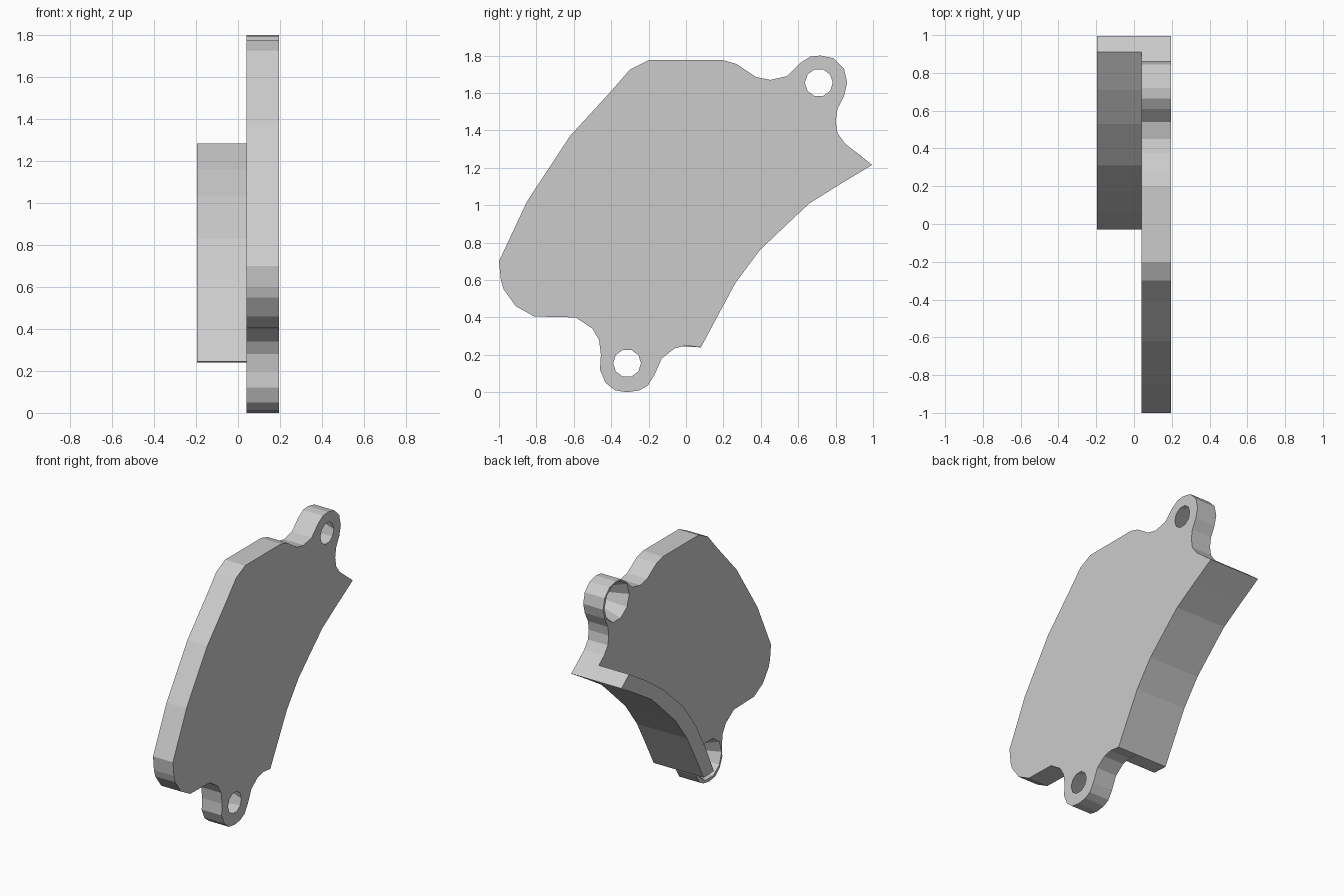
import bpy, bmesh
from mathutils import Matrix, Vector

if "Cube" in bpy.data.objects:
    bpy.data.objects.remove(bpy.data.objects["Cube"])


def prism(name, outline, x0, x1):
    """Extrude a closed (y, z) outline along x."""
    bm = bmesh.new()
    face = bm.faces.new([bm.verts.new((x0, y, z)) for y, z in outline])
    ext = bmesh.ops.extrude_face_region(bm, geom=[face])
    moved = [v for v in ext["geom"] if isinstance(v, bmesh.types.BMVert)]
    bmesh.ops.translate(bm, verts=moved, vec=(x1 - x0, 0, 0))
    bmesh.ops.recalc_face_normals(bm, faces=bm.faces)
    mesh = bpy.data.meshes.new(name)
    bm.to_mesh(mesh)
    bm.free()
    obj = bpy.data.objects.new(name, mesh)
    bpy.context.collection.objects.link(obj)
    return obj


X_OUT, X_IN, X_FLANGE = 0.195, 0.04, -0.195

# Concave lower edge, shared by plate and flange
arc = [(0.995, 1.215), (0.82, 1.11), (0.66, 1.01), (0.59, 0.945), (0.395, 0.76),
       (0.265, 0.585), (0.165, 0.40), (0.08, 0.24)]
top_edge = [(-0.2, 1.775), (0.2, 1.775), (0.27, 1.755), (0.375, 1.685), (0.45, 1.67),
            (0.54, 1.69), (0.61, 1.76), (0.665, 1.795), (0.72, 1.80), (0.79, 1.785),
            (0.845, 1.73), (0.862, 1.655), (0.845, 1.585), (0.81, 1.515),
            (0.80, 1.45), (0.81, 1.385), (0.85, 1.33)]
lower_edge = [(0.0, 0.25), (-0.06, 0.235), (-0.13, 0.18), (-0.17, 0.09),
              (-0.205, 0.035), (-0.25, 0.01), (-0.315, 0.0), (-0.38, 0.01),
              (-0.43, 0.05), (-0.46, 0.12), (-0.455, 0.2), (-0.465, 0.28),
              (-0.5, 0.34), (-0.59, 0.4), (-0.81, 0.405), (-0.91, 0.46),
              (-0.975, 0.55), (-0.99, 0.6), (-1.0, 0.7)]
back_edge = [(-0.85, 1.02), (-0.62, 1.37), (-0.4, 1.61), (-0.3, 1.725)]

# Main plate with two mounting ears
plate = prism("plate", top_edge + arc + lower_edge + back_edge, X_IN, X_OUT)

# Curved flange along the concave edge
inner = [(-0.03, 0.245), (0.06, 0.44), (0.17, 0.64), (0.31, 0.83), (0.53, 1.03),
         (0.71, 1.16), (0.91, 1.283)]
prism("flange", arc + inner, X_FLANGE, X_IN)

# Tapered mounting holes, wide on the flange side
for y, z in [(0.71, 1.655), (-0.315, 0.155)]:
    bm = bmesh.new()
    place = Matrix.Translation(Vector(((X_IN + X_OUT) / 2, y, z))) @ Matrix.Rotation(1.5707963, 4, 'Y')
    bmesh.ops.create_cone(bm, cap_ends=True, segments=10, radius1=0.159, radius2=0.054,
                          depth=X_OUT - X_IN + 0.1, matrix=place)
    mesh = bpy.data.meshes.new("hole_cutter")
    bm.to_mesh(mesh)
    bm.free()
    cutter = bpy.data.objects.new("hole_cutter", mesh)
    bpy.context.collection.objects.link(cutter)
    cutter.hide_render = True
    mod = plate.modifiers.new("hole", 'BOOLEAN')
    mod.operation = 'DIFFERENCE'
    mod.solver = 'EXACT'
    mod.object = cutter
    bpy.context.view_layer.objects.active = plate
    bpy.ops.object.modifier_apply(modifier=mod.name)
    bpy.data.objects.remove(cutter)
